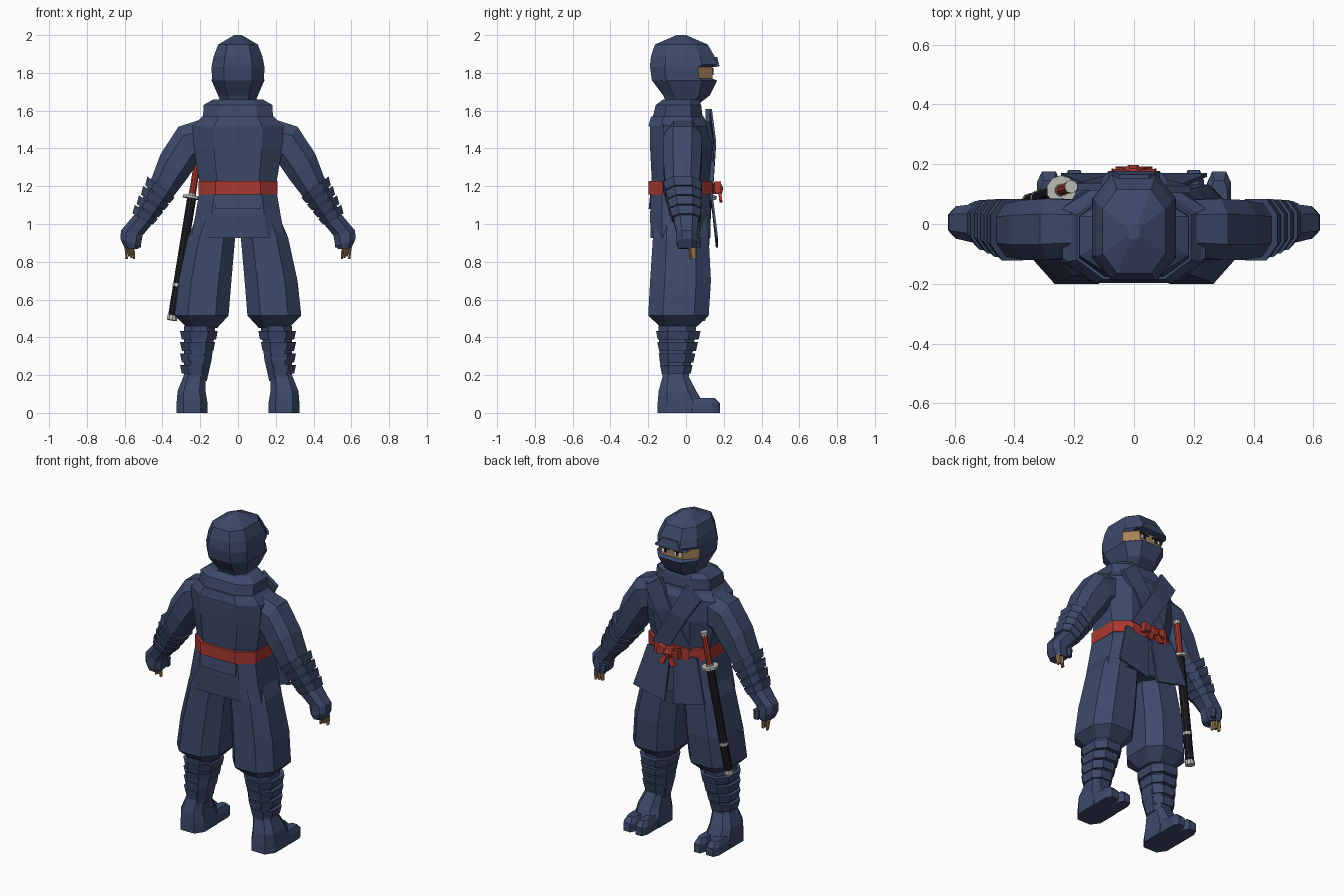
import bpy, bmesh, math
from mathutils import Vector


def mat(name, r, g, b):
    m = bpy.data.materials.new(name)
    m.diffuse_color = (r, g, b, 1)
    return m


NAVY = mat("navy_cloth", 0.045, 0.067, 0.142)
RED = mat("red_cloth", 0.40, 0.04, 0.03)
SKIN = mat("skin", 0.38, 0.22, 0.10)
BLACK = mat("black_lacquer", 0.012, 0.012, 0.016)
STEEL = mat("steel", 0.50, 0.50, 0.48)
WHITE = mat("eye_white", 0.8, 0.8, 0.78)


def finish(name, bm, m):
    bmesh.ops.recalc_face_normals(bm, faces=bm.faces)
    me = bpy.data.meshes.new(name)
    bm.to_mesh(me)
    bm.free()
    me.materials.append(m)
    ob = bpy.data.objects.new(name, me)
    bpy.context.collection.objects.link(ob)
    return ob


def loft(name, rings, m=NAVY, n=8, p=0.8, sx=1):
    """Skin through rings (x0, z0, x1, z1, y0, y1); p below 1 is boxier."""
    bm = bmesh.new()
    top = math.cos(math.pi / n)
    loops = []
    for x0, z0, x1, z1, y0, y1 in rings:
        loop = []
        for k in range(n):
            a = (k + 0.5) * 2 * math.pi / n
            c, s = math.cos(a) / top, math.sin(a) / top
            u = math.copysign(abs(c) ** p, c) / 2 + 0.5
            v = math.copysign(abs(s) ** p, s) / 2 + 0.5
            loop.append(bm.verts.new((sx * (x0 + (x1 - x0) * u), y0 + (y1 - y0) * v,
                                      z0 + (z1 - z0) * u)))
        loops.append(loop)
    for a, b in zip(loops, loops[1:]):
        for k in range(n):
            j = (k + 1) % n
            bm.faces.new((a[k], a[j], b[j], b[k]))
    bm.faces.new(loops[0])
    bm.faces.new(loops[-1])
    return finish(name, bm, m)


def stack(name, rows, cx=None, **kw):
    """Level rings: (half width, y0, y1, z), or (x0, x1, y0, y1, z)."""
    out = []
    for r in rows:
        x0, x1, y0, y1, z = r if len(r) == 5 else (-r[0], r[0]) + tuple(r[1:])
        out.append((x0, z, x1, z, y0, y1))
    return loft(name, out, **kw)


def strip(name, rows, m=NAVY, t=0.012, sx=1):
    """Thin cloth panel; each row is (xa, za, xb, zb, y)."""
    bm = bmesh.new()
    loops = []
    for xa, za, xb, zb, y in rows:
        loops.append([bm.verts.new(c) for c in ((sx * xa, y, za), (sx * xb, y, zb),
                                                (sx * xb, y - t, zb), (sx * xa, y - t, za))])
    for a, b in zip(loops, loops[1:]):
        for k in range(4):
            j = (k + 1) % 4
            bm.faces.new((a[k], a[j], b[j], b[k]))
    bm.faces.new(loops[0])
    bm.faces.new(loops[-1])
    return finish(name, bm, m)


def rod(name, a, b, r, m, n=10):
    a, b = Vector(a), Vector(b)
    bm = bmesh.new()
    bmesh.ops.create_cone(bm, cap_ends=True, segments=n, radius1=r, radius2=r, depth=(b - a).length)
    rot = (b - a).to_track_quat('Z', 'Y')
    for v in bm.verts:
        v.co = rot @ v.co + (a + b) / 2
    return finish(name, bm, m)


def mix(a, b, t, grow=0.0):
    """Ring between a and b, scaled outwards by grow."""
    r = [p + (q - p) * t for p, q in zip(a, b)]
    d = Vector((r[2] - r[0], r[3] - r[1])).normalized() * grow
    return (r[0] - d.x * 0.4, r[1] - d.y * 0.4, r[2] + d.x, r[3] + d.y, r[4] - grow * 0.6, r[5] + grow * 0.6)


# Hood with recessed eye slit and mask
head = stack("hood", [(0.085, -0.10, 0.06, 1.63), (0.105, -0.12, 0.125, 1.68),
                      (0.14, -0.18, 0.165, 1.76), (0.138, -0.182, 0.14, 1.77),
                      (0.14, -0.19, 0.14, 1.83), (0.138, -0.19, 0.168, 1.845),
                      (0.128, -0.185, 0.15, 1.89), (0.105, -0.165, 0.115, 1.95),
                      (0.02, -0.05, 0.0, 2.0)], p=0.7)
head.data.materials.append(SKIN)
for f in head.data.polygons:
    if 1.775 < f.center.z < 1.825 and f.normal.y > 0.3:
        f.material_index = 1
# Brow visor and mask fold
strip("hood_brow", [(-0.11, 1.83, 0.11, 1.83, 0.15), (-0.085, 1.835, 0.085, 1.835, 0.178),
                    (-0.05, 1.885, 0.05, 1.885, 0.165)], t=0.03)
# Eyes and eyebrows
for s in (-1, 1):
    strip("eye_white", [(0.02, 1.788, 0.065, 1.788, 0.143), (0.02, 1.807, 0.065, 1.81, 0.143)],
          WHITE, 0.006, s)
    strip("pupil", [(0.032, 1.788, 0.05, 1.788, 0.146), (0.032, 1.809, 0.05, 1.809, 0.146)],
          BLACK, 0.006, s)
    strip("eyebrow", [(0.014, 1.81, 0.072, 1.814, 0.146), (0.014, 1.818, 0.072, 1.826, 0.146)],
          BLACK, 0.008, s)

# Scarf collar and jacket
stack("collar", [(0.185, -0.18, 0.09, 1.55), (0.183, -0.16, 0.08, 1.63),
                 (0.13, -0.12, 0.07, 1.66)], p=0.7)
stack("mantle", [(0.235, -0.198, 0.11, 1.52), (0.19, -0.185, 0.095, 1.57)], p=0.7)
stack("jacket", [(0.20, -0.175, 0.115, 1.12), (0.20, -0.18, 0.12, 1.2), (0.235, -0.19, 0.14, 1.4),
                 (0.24, -0.192, 0.125, 1.52), (0.18, -0.17, 0.09, 1.565)], p=0.7)
stack("skirt", [(0.203, -0.185, 0.125, 1.18), (0.225, -0.19, 0.13, 1.05), (0.25, -0.188, 0.13, 0.925)], p=0.55)
strip("back_panel", [(-0.12, 1.17, 0.12, 1.17, -0.176), (-0.12, 1.08, 0.12, 1.08, -0.186)])
# Crossed lapels
for s, dy in ((1, 0.0), (-1, 0.009)):
    strip("lapel", [(0.09, 1.61, 0.19, 1.54, 0.128 + dy), (0.0, 1.44, 0.11, 1.41, 0.15 + dy),
                    (-0.13, 1.22, -0.02, 1.2, 0.136 + dy)], t=0.025, sx=s)
    # Front skirt flaps
    strip("front_flap", [(0.012, 1.18, 0.17, 1.18, 0.138), (0.03, 0.875, 0.245, 0.925, 0.17)], sx=s)

# Belt, knot and tails
stack("belt", [(0.21, -0.198, 0.142, 1.155), (0.21, -0.198, 0.142, 1.228)], m=RED, p=0.65)
stack("belt_knot", [(-0.03, 0.025, 0.13, 0.19, 1.16), (-0.035, 0.03, 0.13, 0.198, 1.19),
                    (-0.025, 0.02, 0.13, 0.185, 1.215)], m=RED)
for s in (-1, 1):
    strip("knot_loop", [(0.01, 1.18, 0.01, 1.2, 0.18), (0.075, 1.165, 0.07, 1.225, 0.185)], RED, 0.035, s)
    strip("knot_tail", [(0.0, 1.175, 0.025, 1.175, 0.185), (0.025, 1.115, 0.062, 1.125, 0.192)], RED, 0.015, s)

# Arms: sleeve, forearm bands, glove, fingers
ELBOW = (0.335, 1.155, 0.455, 1.25, -0.11, 0.07)
WRIST = (0.465, 0.99, 0.55, 1.035, -0.06, 0.065)
for s in (-1, 1):
    loft("sleeve", [(0.16, 1.34, 0.19, 1.555, -0.11, 0.08), (0.215, 1.32, 0.315, 1.515, -0.12, 0.085),
                    (0.27, 1.24, 0.41, 1.37, -0.12, 0.08), ELBOW, WRIST], sx=s)
    for i in range(4):
        t = 0.06 + i * 0.23
        loft("forearm_band", [mix(ELBOW, WRIST, t, 0.024), mix(ELBOW, WRIST, t + 0.19, 0.016)], sx=s)
    loft("glove", [mix(ELBOW, WRIST, 0.95, 0.005), (0.505, 0.94, 0.62, 0.965, -0.05, 0.06),
                   (0.515, 0.885, 0.622, 0.92, -0.05, 0.06), (0.53, 0.868, 0.60, 0.872, -0.04, 0.055)], sx=s)
    loft("thumb", [(0.51, 0.93, 0.55, 0.93, 0.04, 0.075), (0.515, 0.875, 0.545, 0.875, 0.045, 0.075)], n=6, sx=s)
    for i in range(4):
        x, y = 0.548 + 0.013 * i, 0.012 + 0.011 * (i % 2)
        z = 0.815 + 0.006 * (i % 3)
        stack("finger", [(x, x + 0.014, y, y + 0.03, 0.875), (x - 0.004, x + 0.008, y + 0.008, y + 0.03, z)],
              m=SKIN, n=6, sx=s)

# Legs: baggy trousers, wrapped shins, split-toe boots
for s in (-1, 1):
    stack("trouser_leg", [(0.11, 0.27, -0.13, 0.05, 0.45), (0.05, 0.335, -0.20, 0.12, 0.515),
                          (0.035, 0.315, -0.19, 0.132, 0.70), (0.015, 0.265, -0.175, 0.12, 0.93),
                          (0.0, 0.20, -0.16, 0.11, 1.08)], p=0.75, sx=s)
    stack("shin", [(0.165, 0.285, -0.12, 0.01, 0.17), (0.14, 0.285, -0.14, 0.03, 0.28),
                   (0.12, 0.285, -0.145, 0.055, 0.46)], sx=s)
    for i in range(4):
        z, k = 0.208 + i * 0.06, 0.014 * i
        stack("shin_band", [(0.158 - k, 0.297, -0.128 - k / 2, 0.025 + k, z),
                            (0.15 - k, 0.307, -0.138 - k / 2, 0.035 + k, z + 0.046)], sx=s)
    stack("boot", [(0.162, 0.325, -0.15, 0.08, 0.0), (0.162, 0.325, -0.15, 0.09, 0.055),
                   (0.172, 0.32, -0.145, 0.055, 0.115), (0.172, 0.29, -0.125, 0.015, 0.19),
                   (0.172, 0.285, -0.12, 0.01, 0.21)], p=0.65, sx=s)
    for x0, x1, y1 in ((0.165, 0.235, 0.18), (0.245, 0.325, 0.175)):
        stack("boot_toe", [(x0, x1, 0.0, y1, 0.0), (x0, x1, 0.0, y1, 0.05),
                           (x0 + 0.012, x1 - 0.012, 0.0, y1 - 0.03, 0.08)], p=0.6, sx=s)

# Sword at the hip: t runs from pommel (0) to sheath tip (1)
TOP, TIP = Vector((-0.21, 0.125, 1.355)), Vector((-0.35, 0.075, 0.49))
for name, a, b, r, m in (("pommel", 0.0, 0.025, 0.022, STEEL), ("hilt", 0.02, 0.235, 0.019, RED),
                         ("hilt_collar", 0.225, 0.24, 0.022, STEEL), ("guard", 0.238, 0.255, 0.05, STEEL),
                         ("sheath", 0.25, 0.98, 0.025, BLACK), ("sheath_ring", 0.775, 0.795, 0.028, STEEL),
                         ("sheath_cap", 0.97, 1.0, 0.028, STEEL)):
    rod(name, TOP.lerp(TIP, a), TOP.lerp(TIP, b), r, m)
